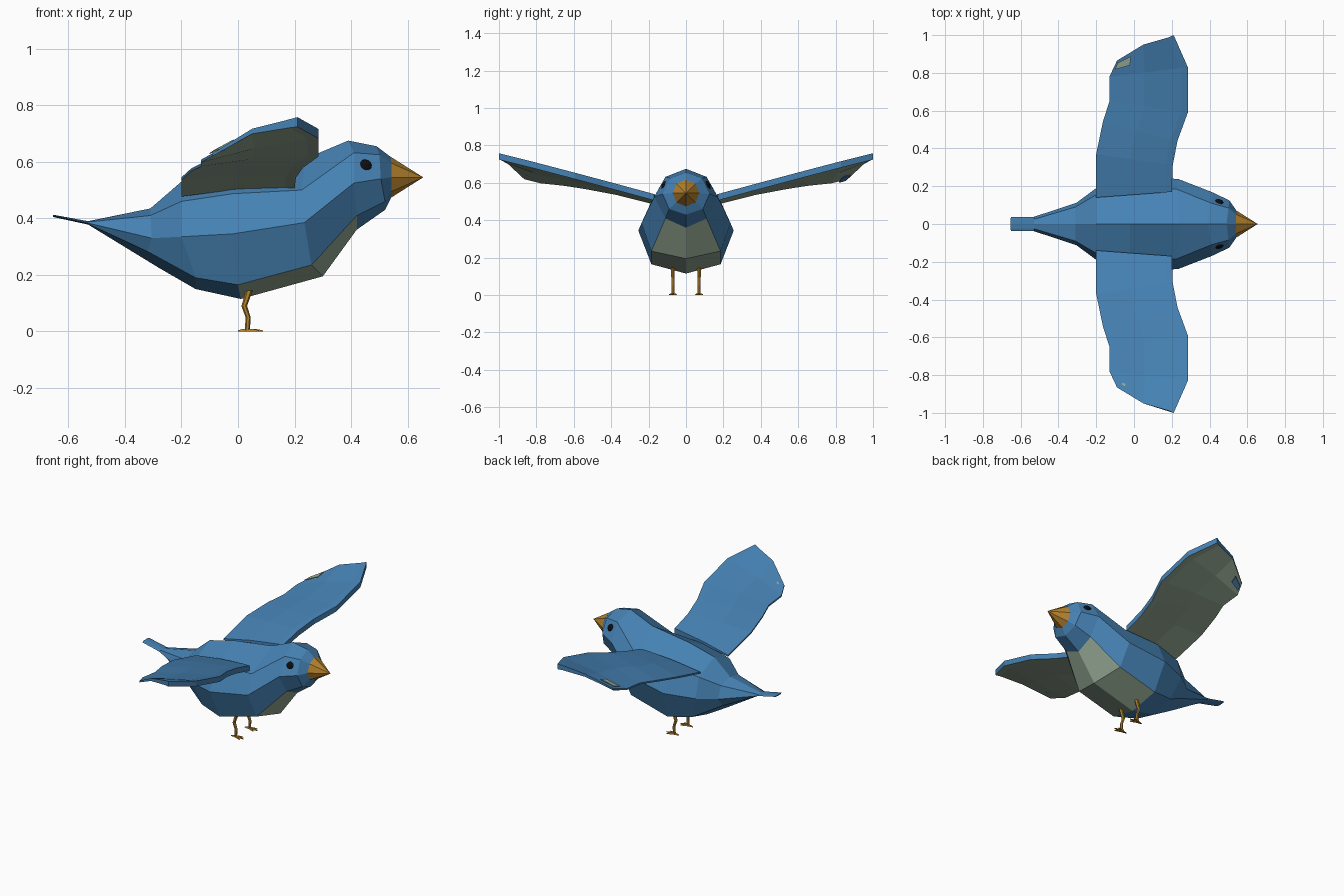
import bpy, bmesh, math
from mathutils import Vector, Matrix

if "Cube" in bpy.data.objects:
    bpy.data.objects.remove(bpy.data.objects["Cube"])


def material(name, rgb):
    m = bpy.data.materials.new(name)
    m.diffuse_color = (*rgb, 1)
    m.use_nodes = True
    m.node_tree.nodes["Principled BSDF"].inputs["Base Color"].default_value = m.diffuse_color
    return m


BLUE = material("feather_blue", (0.061, 0.223, 0.456))
SAGE = material("belly_sage", (0.305, 0.40, 0.30))
OCHRE = material("beak_ochre", (0.456, 0.225, 0.028))
BLACK = material("eye_black", (0.004, 0.004, 0.005))


def finish(name, bm, *mats):
    bmesh.ops.recalc_face_normals(bm, faces=bm.faces)
    me = bpy.data.meshes.new(name)
    bm.to_mesh(me)
    bm.free()
    ob = bpy.data.objects.new(name, me)
    bpy.context.collection.objects.link(ob)
    for m in mats:
        me.materials.append(m)
    return ob


def loft(bm, rings):
    """Bridge closed rings of points, cap both ends, return faces per span."""
    vs = [[bm.verts.new(p) for p in r] for r in rings]
    n = len(vs[0])
    spans = []
    for a, b in zip(vs, vs[1:]):
        spans.append([bm.faces.new((a[i], a[(i + 1) % n], b[(i + 1) % n], b[i]))
                      for i in range(n)])
    bm.faces.new(vs[0])
    bm.faces.new(vs[-1])
    return spans


def octagon(x, z, r):
    return [(x, r * math.sin(i * math.pi / 4), z + r * math.cos(i * math.pi / 4))
            for i in range(8)]


# Body: half rings, each as top, upper, side, lower, bottom (x, y, z)
half_rings = [
    [(-.655, 0, .413), (-.655, .025, .412), (-.65, .036, .409), (-.655, .025, .406), (-.655, 0, .405)],
    [(-.53, 0, .39), (-.53, .025, .387), (-.53, .038, .383), (-.53, .025, .38), (-.53, 0, .378)],
    [(-.31, 0, .435), (-.31, .09, .41), (-.305, .112, .33), (-.32, .085, .283), (-.28, 0, .225)],
    [(-.20, 0, .53), (-.20, .155, .46), (-.20, .19, .335), (-.15, .15, .19), (-.15, 0, .15)],
    [(-.02, 0, .575), (-.02, .19, .487), (-.02, .255, .345), (0, .185, .165), (.01, 0, .115)],
    [(.24, 0, .612), (.225, .185, .50), (.235, .238, .385), (.26, .185, .235), (.30, 0, .195)],
    [(.39, 0, .675), (.41, .11, .632), (.41, .17, .525), (.42, .11, .41), (.42, 0, .36)],
    [(.49, 0, .655), (.50, .085, .625), (.505, .125, .54), (.52, .09, .46), (.52, 0, .43)],
]
rings = [r + [(x, -y, z) for x, y, z in reversed(r[1:4])] for r in half_rings]
rings.append(octagon(.543, .545, .07))
bm = bmesh.new()
spans = loft(bm, rings)
for s in (4, 5):                       # breast and front belly panels
    for i in (3, 4):
        spans[s][i].material_index = 1
finish("body", bm, BLUE, SAGE)

# Beak: eight-sided cone
bm = bmesh.new()
base = [bm.verts.new(p) for p in octagon(.541, .545, .072)]
tip = bm.verts.new((.655, 0, .545))
bm.faces.new(base)
for i in range(8):
    bm.faces.new((base[i], base[(i + 1) % 8], tip))
finish("beak", bm, OCHRE)

# Wing sections: leading edge, trailing edge on the top surface
sections = [
    ((.20, .17, .540), (-.20, .14, .487)),
    ((.205, .31, .578), (-.20, .37, .545)),
    ((.23, .44, .613), (-.165, .54, .577)),
    ((.285, .59, .653), (-.13, .65, .594)),
    ((.285, .83, .716), (-.13, .78, .608)),
    ((.21, 1.0, .758), (-.09, .865, .630)),
]


def wing_tops():
    out = []
    for le, te in sections:
        le, te = Vector(le), Vector(te)
        mid = le.lerp(te, .55) + Vector((0, 0, .008))
        out.append([le, le.lerp(te, .09) + Vector((0, 0, .004)), mid, te])
    out[-1][2] = Vector((.05, .95, .717))
    return out


THICK = (.034, .030, .018, .010)
tops = wing_tops()

for side, label in ((-1, "right"), (1, "left")):
    def flip(p):
        return (p[0], p[1] * side, p[2])

    bm = bmesh.new()
    rings = []
    for row in tops:
        under = [p - Vector((0, 0, t)) for p, t in zip(row, THICK)]
        rings.append([flip(p) for p in row + under[::-1]])
    for span in loft(bm, rings):
        for i in (4, 5, 6):            # underside
            span[i].material_index = 1
    finish(label + "_wing", bm, BLUE, SAGE)

    # Eye: flattened ball set on the head
    bm = bmesh.new()
    bmesh.ops.create_uvsphere(bm, u_segments=12, v_segments=8, radius=.023)
    bmesh.ops.scale(bm, vec=(1, 1, .45), verts=bm.verts)
    aim = Vector((.28, side * .85, .45)).to_track_quat('Z', 'Y').to_matrix().to_4x4()
    bmesh.ops.transform(bm, matrix=Matrix.Translation((.452, side * .117, .588)) @ aim,
                        verts=bm.verts)
    finish(label + "_eye", bm, BLACK)

    # Leg: bent six-sided tube
    bm = bmesh.new()
    path = [(.04, .145, .012), (.022, .09, .010), (.036, .05, .009), (.033, .004, .009)]
    loft(bm, [[(x + r * math.cos(k * math.pi / 3),
                side * .07 + r * math.sin(k * math.pi / 3), z) for k in range(6)]
              for x, z, r in path])
    finish(label + "_leg", bm, OCHRE)

    # Foot: three toes forward, one back
    bm = bmesh.new()
    for angle, length in ((0, .055), (.45, .045), (-.45, .045), (math.pi, .033)):
        d = Vector((math.cos(angle), math.sin(angle), 0))
        n = Vector((-d.y, d.x, 0))
        start = Vector((.033, side * .07, 0))
        rows = []
        for t, w, h in ((0, .007, .010), (.6, .005, .008), (1, .002, .004)):
            c = start + d * length * t
            rows.append([c - n * w, c + n * w, c + n * w * .5 + Vector((0, 0, h)),
                         c - n * w * .5 + Vector((0, 0, h))])
        loft(bm, rows)
    finish(label + "_foot", bm, OCHRE)

# Feather patches near the left wing tip, above and below
mid4, te4 = tops[4][2:]
mid5, te5 = tops[5][2:]
for name, lift, mat, us, vs in (("upper_wing_patch", .005, SAGE, (.08, .55), (.4, .8)),
                                ("lower_wing_patch", -.022, BLUE, (.08, .45), (.4, .8))):
    bm = bmesh.new()
    quad = [(us[0], vs[0]), (us[1], vs[0]), (us[1], vs[1]), (us[0], vs[1])]
    rows = []
    for h in (lift, lift + .004):
        rows.append([te4.lerp(mid4, u).lerp(te5.lerp(mid5, u), v) + Vector((0, 0, h))
                     for u, v in quad])
    loft(bm, rows)
    finish(name, bm, mat)
